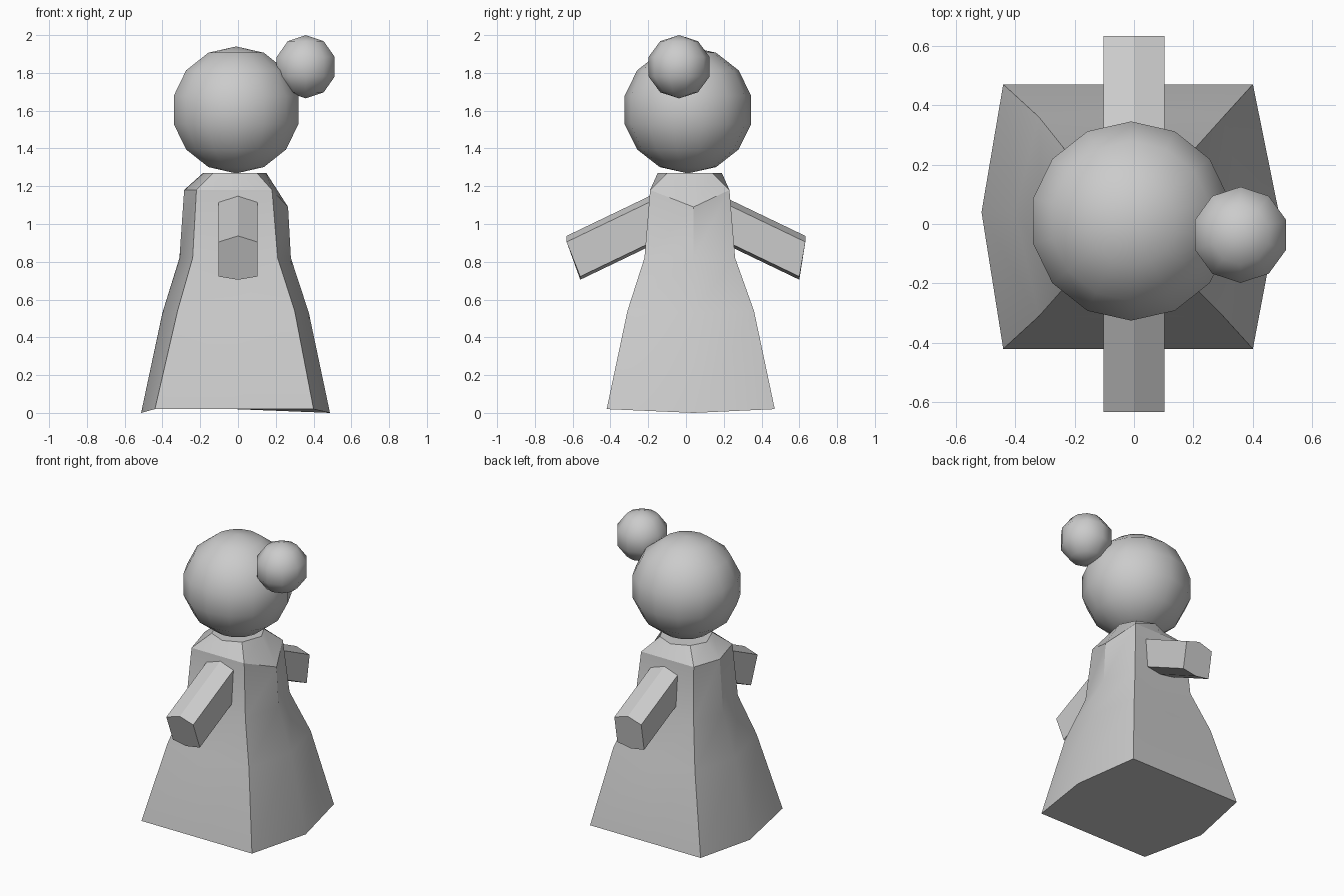
import bpy, bmesh, math
from mathutils import Matrix

if "Cube" in bpy.data.objects:
    bpy.data.objects.remove(bpy.data.objects["Cube"])


def make_object(name, bm, smooth=None):
    bmesh.ops.recalc_face_normals(bm, faces=bm.faces)
    mesh = bpy.data.meshes.new(name)
    bm.to_mesh(mesh)
    bm.free()
    obj = bpy.data.objects.new(name, mesh)
    bpy.context.collection.objects.link(obj)
    bpy.ops.object.select_all(action='DESELECT')
    obj.select_set(True)
    bpy.context.view_layer.objects.active = obj
    if smooth == 'ALL':
        bpy.ops.object.shade_smooth()
    elif smooth:
        bpy.ops.object.shade_smooth_by_angle(angle=math.radians(smooth))
    return obj


def loft(name, rings, smooth=None):
    bm = bmesh.new()
    loops = [[bm.verts.new(p) for p in ring] for ring in rings]
    n = len(loops[0])
    for a, b in zip(loops, loops[1:]):
        for i in range(n):
            j = (i + 1) % n
            bm.faces.new((a[i], a[j], b[j], b[i]))
    bm.faces.new(loops[0][::-1])
    bm.faces.new(loops[-1])
    return make_object(name, bm, smooth)


def ball(name, low, high, segments):
    # Low-poly sphere fitted to a bounding box, with a vertex facing +y
    bm = bmesh.new()
    bmesh.ops.create_uvsphere(bm, u_segments=segments, v_segments=segments // 2, radius=1)
    rim = max(bm.verts, key=lambda v: v.co.xy.length).co
    turn = math.pi / 2 - math.atan2(rim.y, rim.x)
    bmesh.ops.rotate(bm, verts=bm.verts, matrix=Matrix.Rotation(turn, 3, 'Z'))
    size = [max(abs(v.co[k]) for v in bm.verts) for k in range(3)]
    for v in bm.verts:
        for k in range(3):
            v.co[k] = (low[k] + high[k]) / 2 + v.co[k] / size[k] * (high[k] - low[k]) / 2
    return make_object(name, bm, 'ALL')


def gown_ring(z, left, right, front, back, mid_left, mid_right, bulge=0.0):
    cx = (left + right) / 2
    return [(left, front, z), (cx, front - bulge, z), (right, front, z),
            (mid_right[0], 0.04, mid_right[1]),
            (right, back, z), (cx, back + bulge, z), (left, back, z),
            (mid_left[0], 0.04, mid_left[1])]


# Flared gown with a narrow collar
loft("gown", [
    gown_ring(0.02, -0.44, 0.40, -0.42, 0.47, (-0.513, 0.0), (0.487, 0.0)),
    gown_ring(0.54, -0.32, 0.30, -0.31, 0.36, (-0.40, 0.53), (0.375, 0.53)),
    gown_ring(0.82, -0.24, 0.21, -0.22, 0.26, (-0.31, 0.82), (0.28, 0.82)),
    gown_ring(1.18, -0.22, 0.18, -0.19, 0.23, (-0.285, 1.18), (0.265, 1.09)),
    gown_ring(1.27, -0.13, 0.10, -0.10, 0.14, (-0.185, 1.27), (0.15, 1.27), 0.05),
], 30)

# Arms: hexagonal prisms sloping down to front and back
for name, side, low_y in (("front_arm", -1, 0.56), ("back_arm", 1, 0.60)):
    profile = [(0, 0.632, 0.937), (0.102, 0.632, 0.905), (0.102, low_y, 0.722),
               (0, low_y, 0.705), (-0.102, low_y, 0.722), (-0.102, 0.632, 0.905)]
    reach = 0.5
    inner = [(x, side * (y - reach), z + 0.48 * reach) for x, y, z in profile]
    outer = [(x, side * y, z) for x, y, z in profile]
    loft(name, [inner, outer])

# Head and hair bun
ball("head", (-0.34, -0.325, 1.268), (0.32, 0.345, 1.94), 14)
ball("hair_bun", (0.205, -0.198, 1.665), (0.512, 0.125, 2.0), 10)
